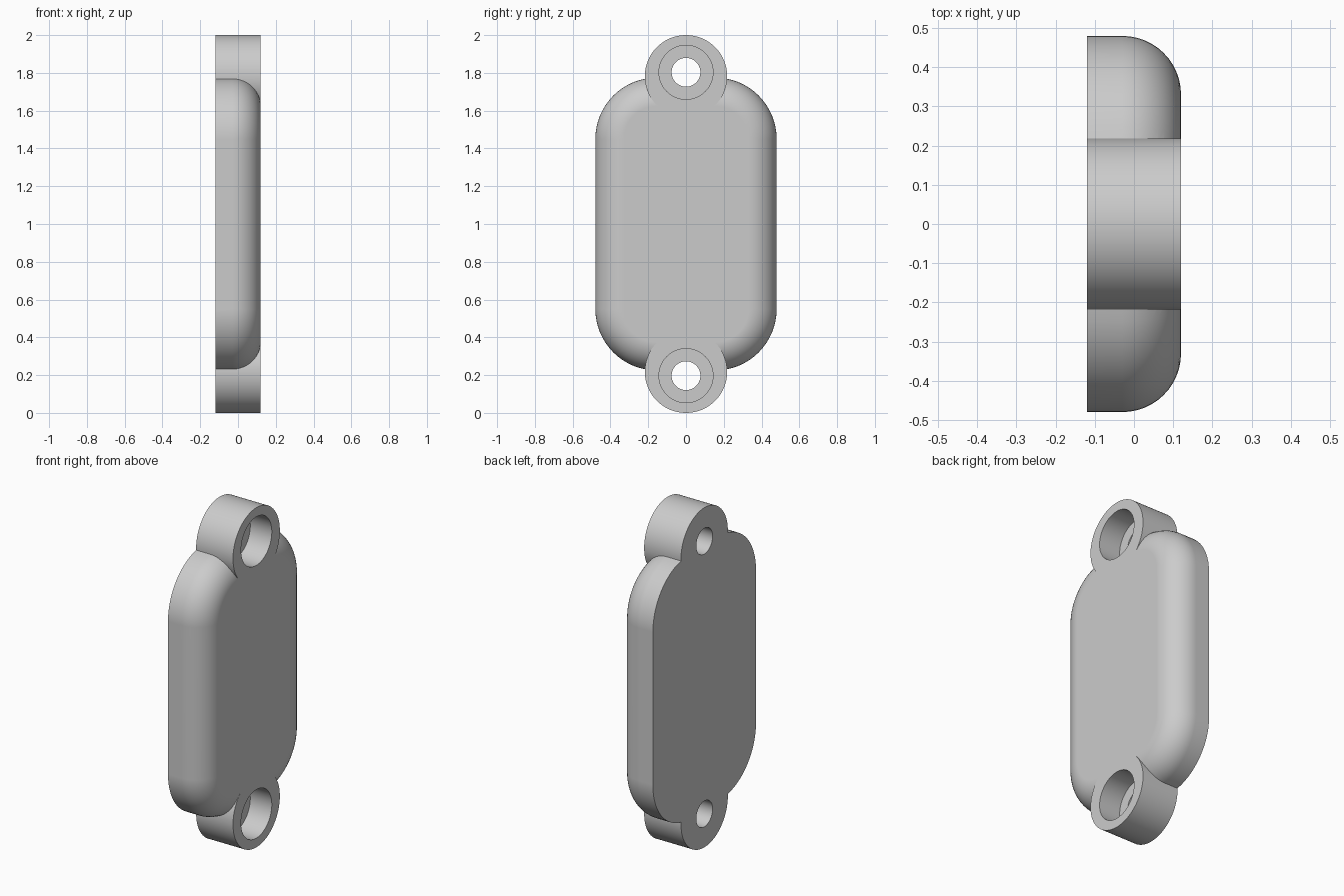
import bpy, bmesh
from math import cos, sin, pi, radians
from mathutils import Matrix

cube = bpy.data.objects.get("Cube")
if cube:
    bpy.data.objects.remove(cube)

HALF_T, HALF_W, HALF_H = 0.12, 0.48, 0.775   # plate half sizes in x, y, z
CORNER, FILLET = 0.325, 0.15
LUG_R, LUG_Z = 0.218, 0.782                  # lug radius, distance from the middle
HOLE_Z, HOLE_R, BORE_R, BORE_DEPTH = 0.803, 0.076, 0.143, 0.14

grey = bpy.data.materials.new("light grey")
grey.use_nodes = True
colour = (0.6, 0.6, 0.6, 1)
grey.diffuse_color = colour
grey.node_tree.nodes["Principled BSDF"].inputs["Base Color"].default_value = colour


def finish(bm, name):
    bmesh.ops.recalc_face_normals(bm, faces=bm.faces)
    mesh = bpy.data.meshes.new(name)
    bm.to_mesh(mesh)
    bm.free()
    mesh.materials.append(grey)
    obj = bpy.data.objects.new(name, mesh)
    bpy.context.collection.objects.link(obj)
    return obj


def cylinder_x(name, radius, x0, x1, z):
    bm = bmesh.new()
    place = Matrix.Translation(((x0 + x1) / 2, 0, z)) @ Matrix.Rotation(pi / 2, 4, "Y")
    bmesh.ops.create_cone(bm, cap_ends=True, segments=96, radius1=radius,
                          radius2=radius, depth=x1 - x0, matrix=place)
    return finish(bm, name)


def outline(bm, x, inset, steps=16):
    """Rounded rectangle at depth x, drawn in by inset."""
    r = CORNER - inset
    ring = []
    for q, (sy, sz) in enumerate(((1, 1), (-1, 1), (-1, -1), (1, -1))):
        for i in range(steps + 1):
            a = (q + i / steps) * pi / 2
            ring.append(bm.verts.new((x, sy * (HALF_W - CORNER) + r * cos(a),
                                      1 + sz * (HALF_H - CORNER) + r * sin(a))))
    return ring


def combine(target, tool, operation):
    mod = target.modifiers.new("combine", "BOOLEAN")
    mod.operation, mod.solver, mod.object = operation, "EXACT", tool
    bpy.context.view_layer.objects.active = target
    bpy.ops.object.modifier_apply(modifier=mod.name)
    bpy.data.objects.remove(tool)


# Plate with a rounded rim on its +x face
bm = bmesh.new()
rings = [outline(bm, -HALF_T, 0)]
for i in range(13):
    a = i / 12 * pi / 2
    rings.append(outline(bm, HALF_T - FILLET + FILLET * sin(a), FILLET * (1 - cos(a))))
for low, high in zip(rings, rings[1:]):
    for i in range(len(low)):
        j = (i + 1) % len(low)
        bm.faces.new((low[i], low[j], high[j], high[i]))
bm.faces.new(rings[0])
bm.faces.new(rings[-1])
plate = finish(bm, "mounting_plate")

# Screw lugs at both ends, each with a counterbored hole
for s in (1, -1):
    combine(plate, cylinder_x("lug", LUG_R, -HALF_T, HALF_T, 1 + s * LUG_Z), "UNION")
for s in (1, -1):
    z = 1 + s * HOLE_Z
    combine(plate, cylinder_x("hole", HOLE_R, -0.3, 0.3, z), "DIFFERENCE")
    combine(plate, cylinder_x("counterbore", BORE_R, HALF_T - BORE_DEPTH, 0.3, z), "DIFFERENCE")

# Smooth curves, crisp edges, flat broad faces
bpy.ops.object.select_all(action="DESELECT")
plate.select_set(True)
bpy.context.view_layer.objects.active = plate
bpy.ops.object.shade_smooth_by_angle(angle=radians(25))
weighted = plate.modifiers.new("weighted normals", "WEIGHTED_NORMAL")
weighted.keep_sharp = True
